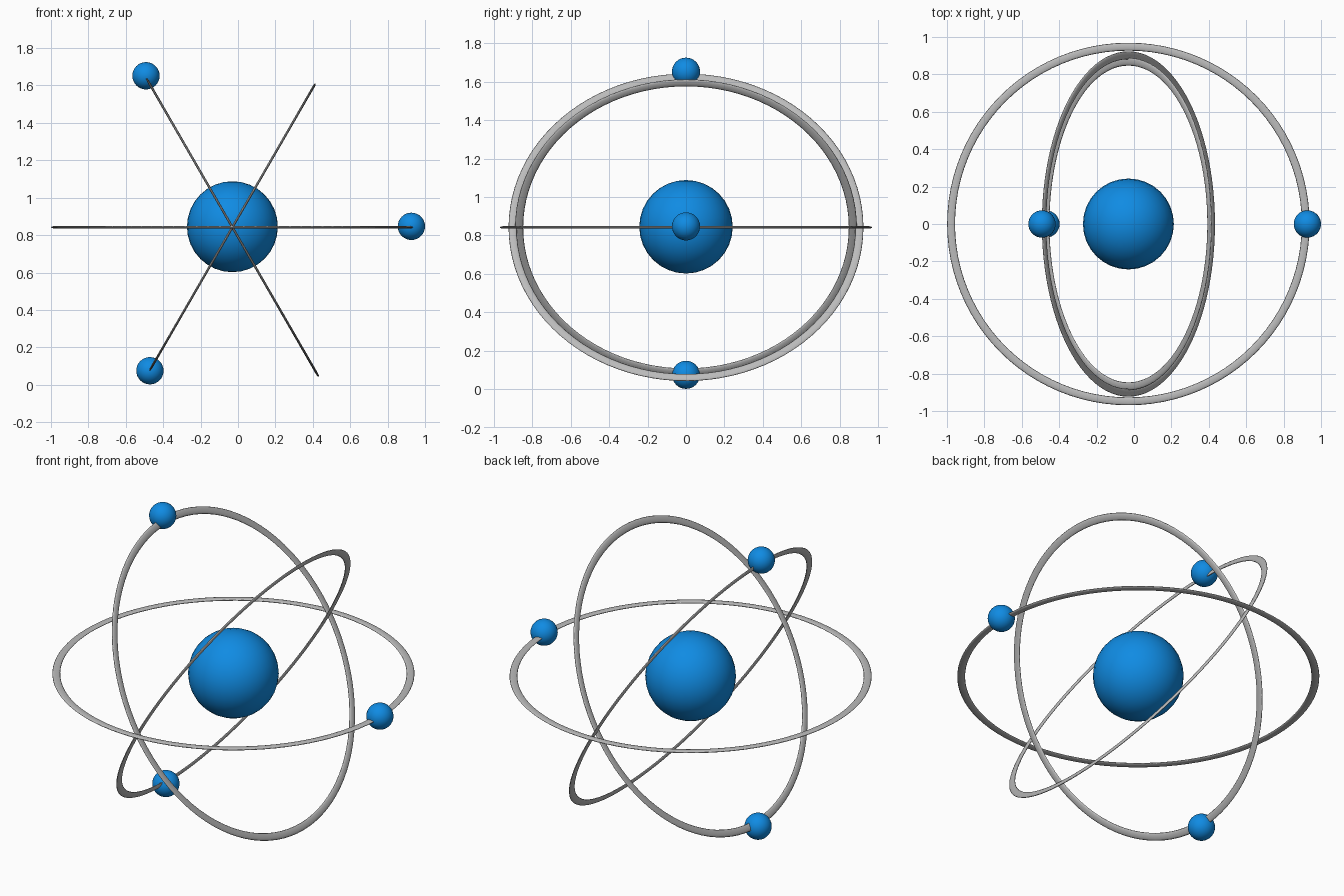
import bpy, math
from mathutils import Matrix, Vector

if "Cube" in bpy.data.objects:
    bpy.data.objects.remove(bpy.data.objects["Cube"])

CENTRE = Vector((-0.03, 0, 0.845))


def material(name, rgb):
    m = bpy.data.materials.new(name)
    m.diffuse_color = (*rgb, 1)
    m.use_nodes = True
    m.node_tree.nodes["Principled BSDF"].inputs["Base Color"].default_value = m.diffuse_color
    return m


blue = material("blue", (0.005, 0.26, 0.77))
grey = material("grey", (0.50, 0.50, 0.50))


def ball(name, radius, location):
    bpy.ops.mesh.primitive_uv_sphere_add(segments=32, ring_count=16, radius=radius, location=location)
    ob = bpy.context.object
    ob.name = name
    ob.data.materials.append(blue)
    bpy.ops.object.shade_smooth()


def orbit(name, radius, tilt):
    # flattened torus: wide in the orbit plane, very thin across it
    bpy.ops.mesh.primitive_torus_add(major_segments=96, minor_segments=12,
                                     major_radius=radius, minor_radius=0.021)
    ob = bpy.context.object
    ob.name = name
    ob.data.transform(Matrix.Diagonal((1, 1, 0.3, 1)))
    ob.data.transform(Matrix.Rotation(math.radians(tilt), 4, 'Y'))
    ob.location = CENTRE - Vector((0, 0, 0.003))
    ob.data.materials.append(grey)
    bpy.ops.object.shade_smooth()


# Nucleus
ball("nucleus", 0.243, CENTRE)

# Orbit rings crossing at 60 degrees, each with one electron
orbit("level_orbit", 0.948, 0)
orbit("left_leaning_orbit", 0.902, 60)
orbit("right_leaning_orbit", 0.868, -60)
ball("level_electron", 0.073, (0.927, 0, 0.847))
ball("upper_electron", 0.073, (-0.492, 0, 1.652))
ball("lower_electron", 0.073, (-0.471, 0, 0.075))
